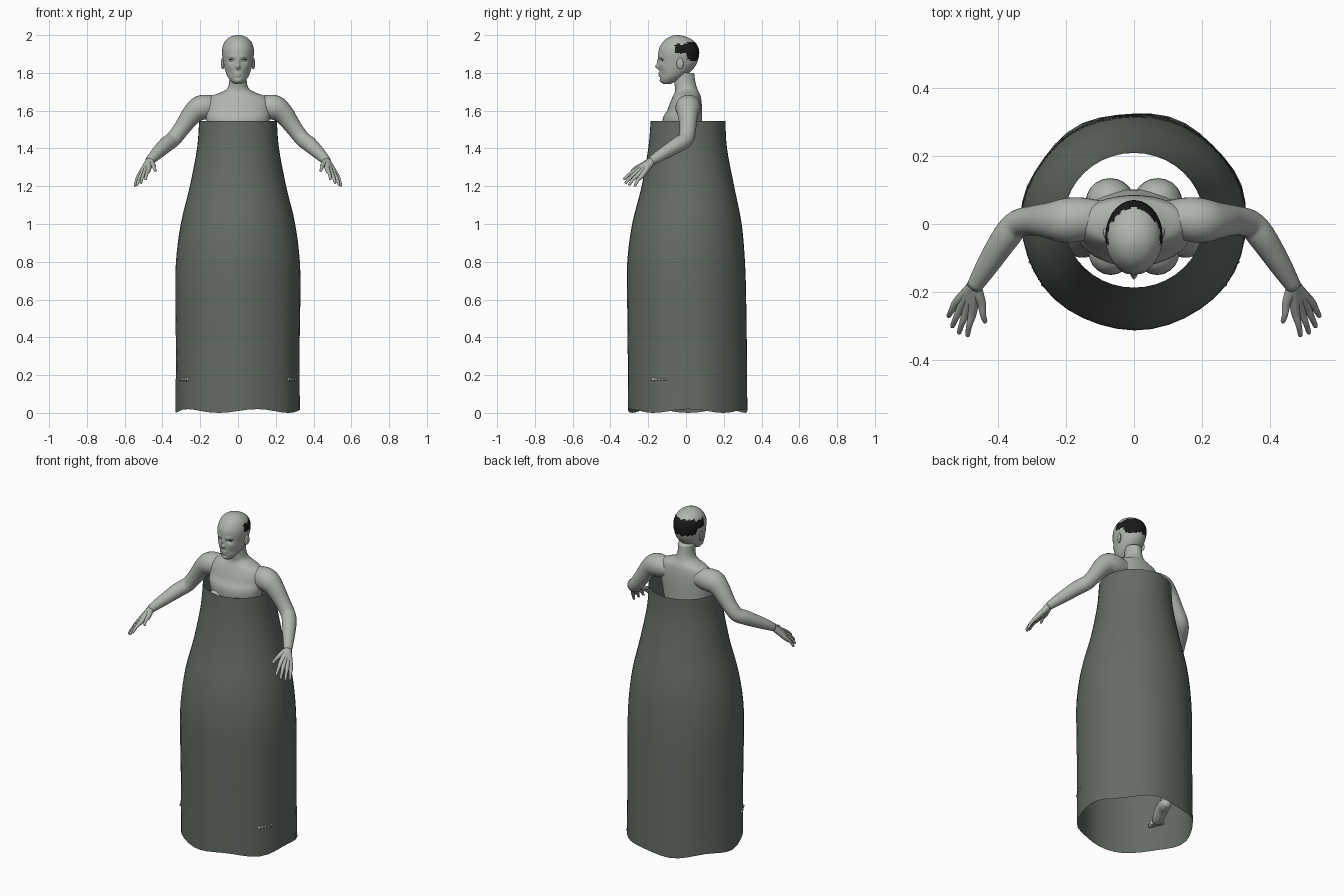
import bpy, bmesh
from math import sin, cos, pi, exp
from mathutils import Vector, Matrix

cube = bpy.data.objects.get("Cube")
if cube:
    bpy.data.objects.remove(cube, do_unlink=True)


def material(name, r, g, b):
    m = bpy.data.materials.new(name)
    m.use_nodes = True
    m.diffuse_color = (r, g, b, 1)
    node = next(n for n in m.node_tree.nodes if n.type == 'BSDF_PRINCIPLED')
    node.inputs["Base Color"].default_value = (r, g, b, 1)
    node.inputs["Roughness"].default_value = 0.7
    return m


skin = material("pale grey skin", 0.43, 0.46, 0.42)
cloth = material("dark green grey cloth", 0.125, 0.15, 0.128)
black = material("black hair", 0.01, 0.01, 0.01)


def finish(name, bm, mats, mirror=False):
    """Turn a bmesh into a smooth object, mirrored across x if asked."""
    bmesh.ops.recalc_face_normals(bm, faces=bm.faces)
    mesh = bpy.data.meshes.new(name)
    bm.to_mesh(mesh)
    bm.free()
    mesh.shade_smooth()
    for m in mats:
        mesh.materials.append(m)
    ob = bpy.data.objects.new(name, mesh)
    bpy.context.collection.objects.link(ob)
    if mirror:
        ob.modifiers.new("Mirror", 'MIRROR').use_mirror_merge = False
    return ob


def resample(rows, steps):
    """Smooth spline through rows of numbers."""
    rows = [Vector(r) for r in rows]
    ext = [rows[0]] + rows + [rows[-1]]
    out = []
    for a, b, c, d in zip(ext, ext[1:], ext[2:], ext[3:]):
        for k in range(steps):
            t = k / steps
            out.append(b + (c - a) * (t / 2)
                       + (a * 2 - b * 5 + c * 4 - d) * (t * t / 2)
                       + (b * 3 - a - c * 3 + d) * (t ** 3 / 2))
    return out + [rows[-1]]


def skin_rings(rings, caps=True):
    """Bridge rings of points with quads."""
    bm = bmesh.new()
    loops = [[bm.verts.new(p) for p in ring] for ring in rings]
    n = len(loops[0])
    for lo, hi in zip(loops, loops[1:]):
        for i in range(n):
            j = (i + 1) % n
            bm.faces.new((lo[i], lo[j], hi[j], hi[i]))
    if caps:
        bm.faces.new(loops[0][::-1])
        bm.faces.new(loops[-1])
    return bm


def stack(rows, segs, steps, caps=True):
    """Horizontal ellipses from rows of height, front y, back y, half width."""
    rings = []
    for z, yf, yb, w in resample(rows, steps):
        rings.append([Vector((w * sin(a), (yf + yb) / 2 - (yb - yf) / 2 * cos(a), z))
                      for a in (2 * pi * i / segs for i in range(segs))])
    return skin_rings(rings, caps)


def limb(name, rows, segs=16, steps=4, mat=skin):
    """Mirrored round tube along rows of x, y, z, radius."""
    path = resample(rows, steps)
    rings = []
    for i, p in enumerate(path):
        t = (path[min(i + 1, len(path) - 1)] - path[max(i - 1, 0)]).xyz
        u = t.cross(Vector((1, 0, 1))).normalized()
        v = t.cross(u).normalized()
        rings.append([p.xyz + (u * cos(a) + v * sin(a)) * p.w
                      for a in (2 * pi * k / segs for k in range(segs))])
    return finish(name, skin_rings(rings), [mat], True)


def ball(name, loc, size, tilt=0):
    bm = bmesh.new()
    mat = (Matrix.Translation(loc) @ Matrix.Rotation(tilt, 4, 'Z')
           @ Matrix.Diagonal((*size, 1)))
    bmesh.ops.create_uvsphere(bm, u_segments=20, v_segments=14, radius=1, matrix=mat)
    return finish(name, bm, [skin], True)


# Strapless tube dress with soft folds and a wavy hem
dress = stack([(0.01, -.303, .328, .33), (.3, -.306, .325, .327), (.6, -.31, .32, .331),
               (.8, -.31, .313, .328), (1, -.285, .295, .303), (1.2, -.235, .255, .255),
               (1.4, -.2, .217, .217), (1.545, -.187, .209, .206)], 40, 4, False)
for i, v in enumerate(dress.verts):
    a = 2 * pi * (i % 40) / 40
    low = max(0, 1 - v.co.z / 1.1)
    fold = 1 + 0.012 * low * sin(7 * a + 1)
    v.co.x *= fold
    v.co.y *= fold
    if i < 40:
        v.co.z += 0.01 * sin(5 * a)
finish("dress", dress, [cloth])

# Torso and neck
finish("torso", stack([(.92, -.06, .09, .11), (.98, -.085, .1, .16), (1.06, -.095, .1, .16),
                       (1.2, -.085, .075, .125), (1.3, -.09, .07, .12), (1.42, -.11, .08, .14),
                       (1.545, -.125, .085, .167), (1.6, -.1, .085, .172), (1.64, -.085, .083, .17),
                       (1.675, -.07, .078, .145), (1.695, -.06, .07, .095), (1.715, -.057, .06, .06),
                       (1.75, -.062, .05, .047), (1.8, -.06, .043, .046)], 40, 4), [skin])
ball("breast", (.068, -.085, 1.46), (.065, .065, .07))
ball("buttock", (.07, .065, 1.0), (.072, .07, .085))

# Head, with the face shaped by soft bumps
head = stack([(1.742, -.12, -.08, .02), (1.755, -.132, -.05, .036), (1.78, -.138, -.01, .055),
              (1.81, -.141, .028, .067), (1.84, -.143, .052, .075), (1.87, -.146, .064, .08),
              (1.9, -.147, .07, .084), (1.93, -.142, .067, .083), (1.96, -.125, .05, .073),
              (1.98, -.105, .025, .057), (1.993, -.082, -.005, .036), (2, -.06, -.035, .012)], 96, 5)
BUMPS = [  # x, z, width, height, push along y
    (0, 1.832, .011, .011, -.02), (0, 1.855, .007, .018, -.01), (.033, 1.865, .014, .009, .013),
    (.03, 1.886, .02, .007, -.004), (0, 1.797, .016, .004, -.008), (0, 1.785, .015, .004, -.007),
    (0, 1.757, .016, .009, -.007), (.045, 1.835, .015, .014, -.004), (.04, 1.795, .012, .015, .004)]
for v in head.verts:
    if v.co.y < -.06:
        v.co.y += sum(push * exp(-((abs(v.co.x) - x) / w) ** 2 - ((v.co.z - z) / h) ** 2)
                      for x, z, w, h, push in BUMPS)
# Cropped hair around the back of the head
for f in head.faces:
    c = f.calc_center_median()
    jag = .004 * sin(c.x * 150 + c.y * 170)
    sides = c.y > -.06 and 1.905 < c.z + jag < 1.953
    back = c.y > .005 and 1.87 < c.z + jag < 1.962
    f.material_index = int(sides or back)
finish("head", head, [skin, black])

# Ears, eyes and lash lines
ball("ear", (.081, -.032, 1.85), (.008, .02, .03), -.35)
ball("eye", (.033, -.114, 1.864), (.014, .013, .008))
limb("lash", [(.02, -.125, 1.868, .0015), (.033, -.13, 1.872, .002), (.047, -.122, 1.868, .0015)],
     6, 3, black)

# Arms held out and forward
limb("arm", [(.08, .015, 1.62, .05), (.15, .015, 1.62, .063), (.2, .01, 1.613, .066),
             (.245, .01, 1.578, .054), (.295, .01, 1.51, .044), (.342, 0, 1.45, .041),
             (.378, -.04, 1.422, .041), (.43, -.12, 1.373, .033), (.47, -.185, 1.332, .023)], 24)

# Fingers run from the wrist through the knuckles, together forming the palm
wrist = Vector((.468, -.18, 1.335))
FINGERS = {
    "thumb": ((.448, -.235, 1.31), (.437, -.29, 1.28)),
    "index_finger": ((.475, -.262, 1.285), (.49, -.33, 1.235)),
    "middle_finger": ((.492, -.257, 1.274), (.515, -.322, 1.215)),
    "ring_finger": ((.509, -.247, 1.264), (.535, -.303, 1.205)),
    "little_finger": ((.523, -.233, 1.256), (.546, -.272, 1.2))}
for name, (knuckle, tip) in FINGERS.items():
    k, t = Vector(knuckle), Vector(tip)
    mid = k.lerp(t, .5) + Vector((.002, -.002, .005))
    limb(name, [(*wrist, .02), (*wrist.lerp(k, .5), .017), (*k, .013), (*mid, .009),
                (*t.lerp(mid, .15), .007), (*t, .003)], 12)

# Legs, slightly spread inside the dress
limb("leg", [(.085, .01, 1.0, .085), (.1, 0, .88, .086), (.135, -.03, .7, .066),
             (.158, -.045, .58, .052), (.182, -.01, .46, .053), (.2, .02, .34, .038),
             (.212, .025, .25, .03), (.215, .025, .21, .03)], 24)
limb("foot", [(.2, .05, .2, .018), (.21, .025, .212, .033), (.23, -.03, .215, .036),
              (.252, -.085, .197, .034), (.267, -.118, .184, .026)], 20)

# Toes just breaking through the cloth
for i in range(5):
    s = i / 4
    root = Vector((.247, -.135, .182)).lerp(Vector((.275, -.09, .182)), s)
    tip = Vector((.268, -.183, .176)).lerp(Vector((.309, -.114, .176)), s)
    r = .013 - .005 * s
    limb(f"toe_{i + 1}", [(*root, r), (*root.lerp(tip, .7), r), (*tip, r * .4)], 10)
